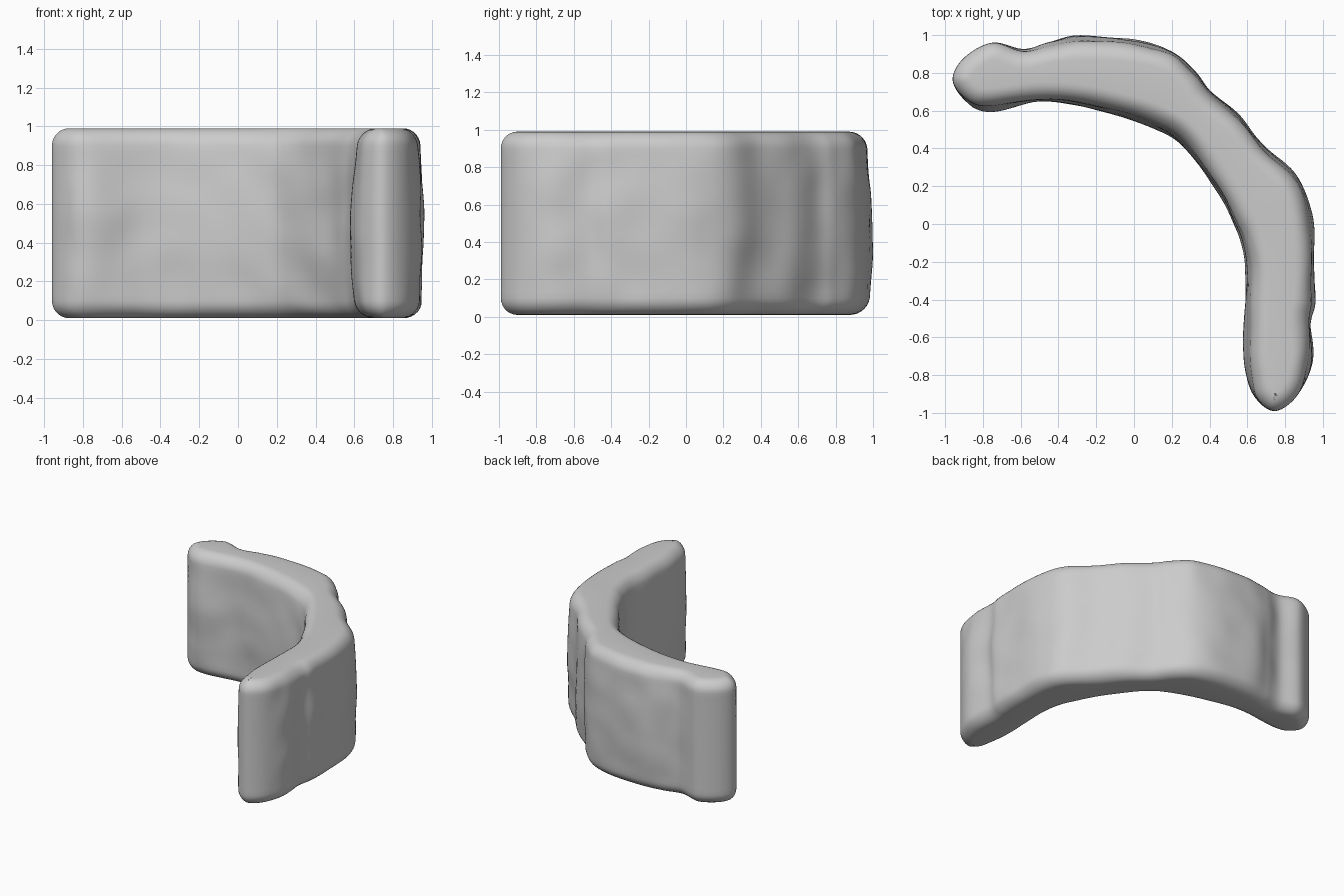
import bpy, bmesh, math
from mathutils import Vector, noise

if "Cube" in bpy.data.objects:
    bpy.data.objects.remove(bpy.data.objects["Cube"])

# Plan outline (x, y, mid-height bulge) running along the outer face, then the inner face
OUTLINE = [
    (-0.96, 0.76, 0), (-0.90, 0.88, 0), (-0.75, 0.96, 0), (-0.59, 0.925, .01), (-0.45, 0.965, .02),
    (-0.28, 0.995, .035), (0.0, 0.975, .03), (0.20, 0.915, .02), (0.33, 0.80, .02), (0.41, 0.70, .02),
    (0.56, 0.57, .02), (0.70, 0.40, .02), (0.87, 0.24, .02), (0.94, 0.06, .02), (0.95, -0.18, .01),
    (0.955, -0.40, .02), (0.935, -0.52, .02), (0.945, -0.72, .02), (0.87, -0.90, 0), (0.75, -0.99, 0),
    (0.65, -0.93, .01), (0.60, -0.80, .03), (0.575, -0.60, .05), (0.59, -0.30, .04), (0.57, -0.10, .03),
    (0.52, 0.03, .02), (0.42, 0.21, .02), (0.25, 0.42, .03), (0.10, 0.505, .04), (-0.10, 0.58, .03),
    (-0.30, 0.63, .02), (-0.50, 0.65, .01), (-0.75, 0.60, .03), (-0.88, 0.645, .01),
]
STEPS, RADIUS, Z0, Z1 = 7, 0.09, 0.01, 0.99


def smooth_loop(pts):
    """Closed Catmull-Rom curve through the points."""
    n, out = len(pts), []
    for i in range(n):
        a, b, c, d = (Vector(pts[(i + k) % n]) for k in (-1, 0, 1, 2))
        for s in range(STEPS):
            t = s / STEPS
            out.append(0.5 * (2 * b + (c - a) * t + (2 * a - 5 * b + 4 * c - d) * t * t
                              + (3 * b - a - 3 * c + d) * t ** 3))
    return out


loop = smooth_loop(OUTLINE)
n = len(loop)
inward = []
for i in range(n):
    t = loop[(i + 3) % n] - loop[i - 3]
    inward.append(Vector((t.y, -t.x, 0)).normalized())

# Height levels with a quarter-round inset at the bottom and top edges
arc = [(RADIUS * (1 - math.sin(a)), RADIUS * (1 - math.cos(a)))
       for a in (math.pi / 2 * k / 7 for k in range(8))]
levels = [(ins, Z0 + h) for ins, h in arc]
levels += [(0, Z0 + RADIUS + (Z1 - Z0 - 2 * RADIUS) * k / 24) for k in range(1, 24)]
levels += [(ins, Z1 - h) for ins, h in reversed(arc)]

# Weathered wall skin
bm = bmesh.new()
rings = []
for ins, z in levels:
    ring = []
    for p, d in zip(loop, inward):
        flare = p.z * min(1, (abs(z - 0.45) / 0.5) ** 2)
        q = Vector((p.x, p.y, z))
        bump = 0.012 * noise.noise(q * 4.5) * min(1, p.z / 0.015) * (1 - ins / RADIUS)
        q += d * (ins + flare + bump)
        ring.append(bm.verts.new(q))
    rings.append(ring)
for lo, hi in zip(rings, rings[1:]):
    for i in range(n):
        j = (i + 1) % n
        bm.faces.new((lo[i], lo[j], hi[j], hi[i]))
caps = [bm.faces.new(rings[0]), bm.faces.new(rings[-1])]
bmesh.ops.triangulate(bm, faces=caps)
bmesh.ops.recalc_face_normals(bm, faces=bm.faces)
for f in bm.faces:
    f.smooth = True

mesh = bpy.data.meshes.new("curved_wall")
bm.to_mesh(mesh)
bm.free()
wall = bpy.data.objects.new("curved_wall", mesh)
bpy.context.collection.objects.link(wall)
